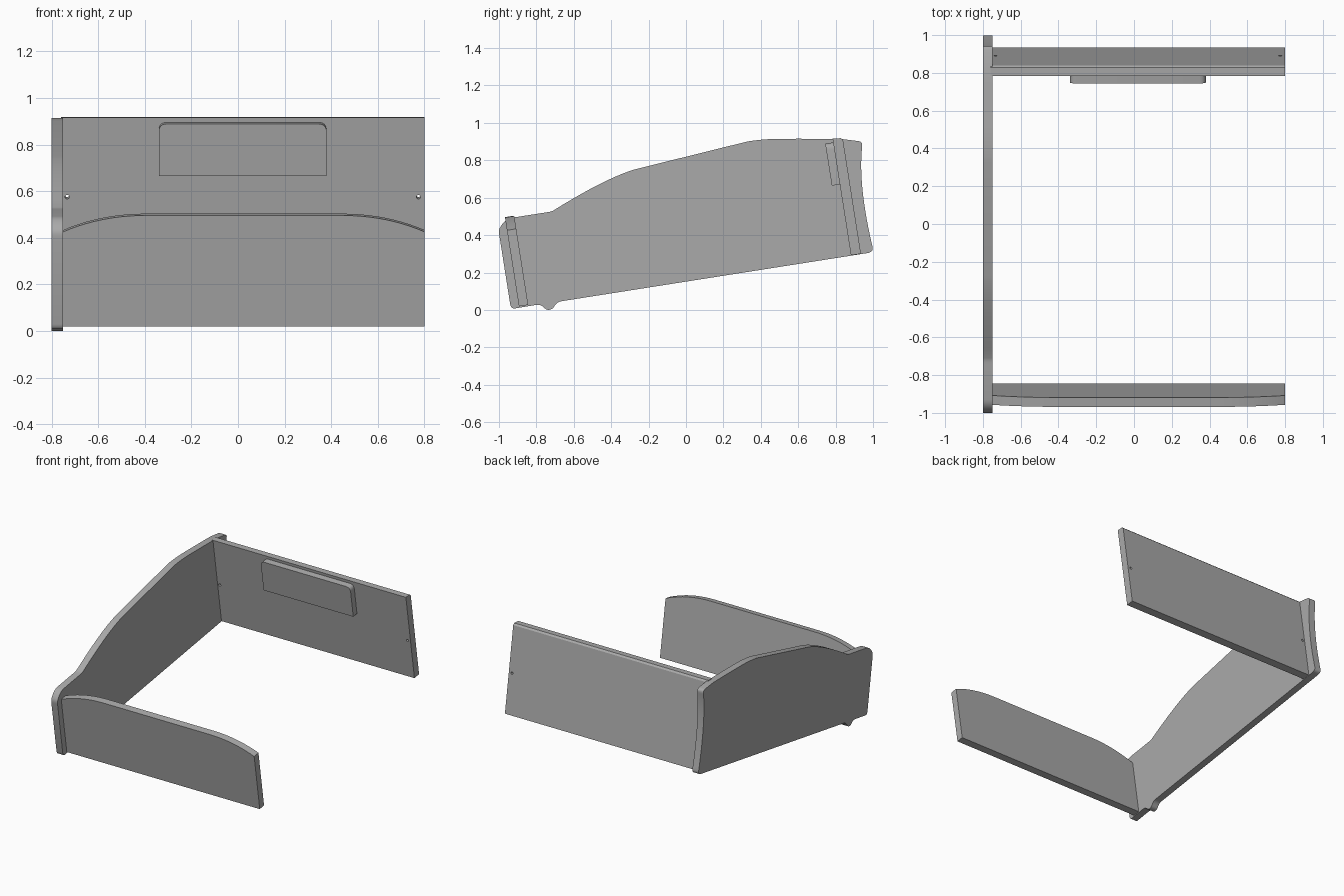
import bpy, bmesh
from math import radians, sin, cos
from mathutils import Vector

cube = bpy.data.objects.get("Cube")
if cube:
    bpy.data.objects.remove(cube, do_unlink=True)

grey = bpy.data.materials.new("plain grey")
grey.use_nodes = True
grey.diffuse_color = (0.4, 0.4, 0.4, 1)
grey.node_tree.nodes["Principled BSDF"].inputs["Base Color"].default_value = grey.diffuse_color

LEAN = radians(8.95)
X = Vector((1, 0, 0))
Y = Vector((0, 1, 0))
Z = Vector((0, 0, 1))
UP = Vector((0, -sin(LEAN), cos(LEAN)))      # up along a leaning board
BACK = Vector((0, cos(LEAN), sin(LEAN)))     # through a leaning board


def bend(start, control, end, steps=8):
    """Points of a smooth bend between two outline points."""
    a, b, c = Vector(start), Vector(control), Vector(end)
    ts = [i / steps for i in range(steps + 1)]
    return [a * (1 - t) ** 2 + b * 2 * t * (1 - t) + c * t * t for t in ts]


def slab(name, outline, origin, across, up, depth):
    """Extrude a flat outline, laid out on two axes, along depth."""
    bm = bmesh.new()
    verts = [bm.verts.new(origin + across * p[0] + up * p[1]) for p in outline]
    face = bm.faces.new(verts)
    ext = bmesh.ops.extrude_face_region(bm, geom=[face])["geom"]
    bmesh.ops.translate(bm, vec=depth, verts=[v for v in ext if isinstance(v, bmesh.types.BMVert)])
    bmesh.ops.recalc_face_normals(bm, faces=bm.faces)
    mesh = bpy.data.meshes.new(name)
    bm.to_mesh(mesh)
    bm.free()
    mesh.materials.append(grey)
    obj = bpy.data.objects.new(name, mesh)
    bpy.context.collection.objects.link(obj)
    return obj


def activate(obj):
    bpy.ops.object.select_all(action='DESELECT')
    obj.select_set(True)
    bpy.context.view_layer.objects.active = obj


# Side panel: curved outline with a small foot under the front
side = bend((-0.94, 0.03), (-0.935, 0.005), (-0.915, 0.008), 4)
side += bend((-0.80, 0.027), (-0.775, 0.03), (-0.76, 0.013), 4)
side += bend((-0.755, 0.008), (-0.735, -0.008), (-0.71, 0.01), 5)
side += bend((-0.705, 0.018), (-0.69, 0.043), (-0.67, 0.046), 4)
side += bend((0.97, 0.304), (1.002, 0.309), (0.998, 0.335), 5)
side += bend((0.993, 0.355), (0.921, 0.67), (0.941, 0.865), 14)
side += bend((0.942, 0.875), (0.945, 0.9), (0.92, 0.903), 5)
side += bend((0.83, 0.914), (0.66, 0.916), (0.52, 0.915), 4)
side += bend((0.50, 0.915), (0.41, 0.914), (0.33, 0.901), 6)
side += bend((-0.276, 0.751), (-0.44, 0.70), (-0.71, 0.531), 10)
side += bend((-0.72, 0.527), (-0.73, 0.524), (-0.745, 0.522), 3)
side += bend((-0.93, 0.493), (-0.965, 0.485), (-0.985, 0.455), 5)
side += bend((-0.99, 0.447), (-1.003, 0.43), (-0.999, 0.405), 4)
side_panel = slab("right_side_panel", side, X * -0.8, Y, Z, X * 0.05)

# Front board: top edge drops in a bend at both ends
front = [(-0.75, 0), (0.8, 0)]
front += bend((0.8, 0.412), (0.64, 0.482), (0.45, 0.483), 10)
front += bend((-0.40, 0.483), (-0.59, 0.482), (-0.75, 0.412), 10)
front_board = slab("front_board", front, Vector((0, -0.893, 0.019)), X, UP, BACK * 0.05)

# Back board: rear top edge chamfered
back_origin = Vector((0, 0.882, 0.292))
back = [(0, 0), (0.054, 0), (0.054, 0.614), (0.045, 0.627), (0, 0.632)]
back_board = slab("back_board", back, back_origin - X * 0.76, BACK, UP, X * 1.56)

# Screw holes through the back board
for x in (-0.733, 0.775):
    bpy.ops.mesh.primitive_cylinder_add(
        vertices=16, radius=0.009, depth=0.3, rotation=(radians(90) + LEAN, 0, 0),
        location=back_origin + X * x + UP * 0.287)
    cutter = bpy.context.object
    cutter.hide_render = True
    activate(back_board)
    cut = back_board.modifiers.new("screw hole", 'BOOLEAN')
    cut.operation = 'DIFFERENCE'
    cut.solver = 'EXACT'
    cut.object = cutter
    bpy.ops.object.modifier_apply(modifier=cut.name)
    bpy.data.objects.remove(cutter, do_unlink=True)

# Raised pad on the inside of the back board, rounded at the top corners
pad = [(-0.34, 0.384), (0.38, 0.384)]
pad += bend((0.38, 0.575), (0.38, 0.611), (0.345, 0.611), 6)
pad += bend((-0.305, 0.611), (-0.34, 0.611), (-0.34, 0.575), 6)
back_pad = slab("back_pad", pad, back_origin, X, UP, BACK * -0.043)

for obj in (side_panel, front_board, back_board, back_pad):
    activate(obj)
    bpy.ops.object.shade_smooth_by_angle(angle=radians(30))
